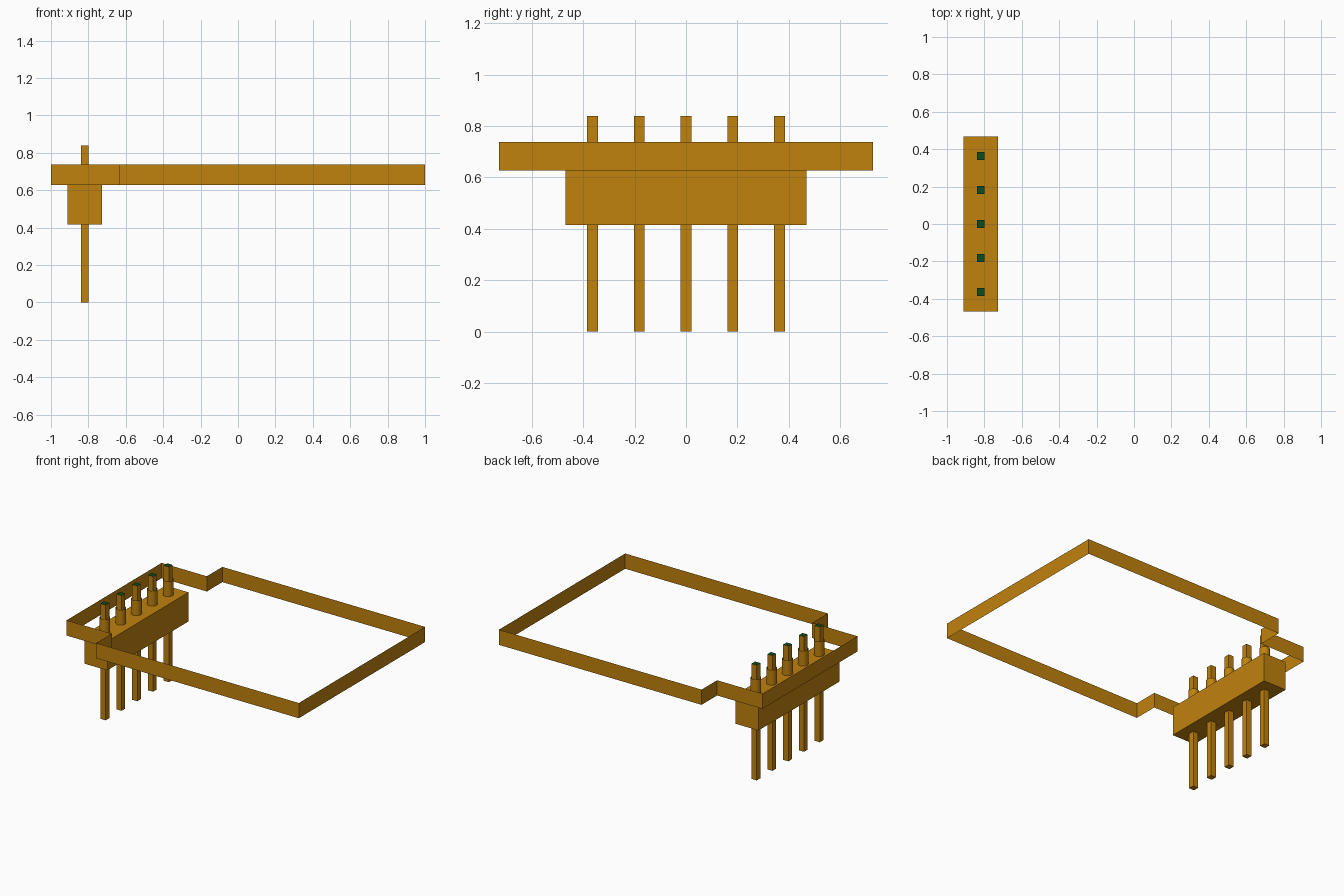
import bpy
import bmesh
import math

cube = bpy.data.objects.get("Cube")
if cube:
    bpy.data.objects.remove(cube, do_unlink=True)


def make_material(name, rgb):
    mat = bpy.data.materials.new(name)
    mat.use_nodes = True
    mat.diffuse_color = (*rgb, 1)
    bsdf = next(n for n in mat.node_tree.nodes if n.type == 'BSDF_PRINCIPLED')
    bsdf.inputs["Base Color"].default_value = (*rgb, 1)
    return mat


GOLD = make_material("gold", (0.53, 0.225, 0.004))
GREEN = make_material("dark green", (0.004, 0.07, 0.012))

PIN_X = -0.819
PIN_PITCH = 0.182
BOARD_Z0, BOARD_Z1 = 0.627, 0.738


def add_object(name, bm, materials):
    mesh = bpy.data.meshes.new(name)
    bm.to_mesh(mesh)
    bm.free()
    for mat in materials:
        mesh.materials.append(mat)
    obj = bpy.data.objects.new(name, mesh)
    bpy.context.collection.objects.link(obj)
    return obj


def add_box(name, lo, hi, materials):
    bm = bmesh.new()
    bmesh.ops.create_cube(bm, size=1)
    for v in bm.verts:
        v.co = [(a + b) / 2 + c * (b - a) for a, b, c in zip(lo, hi, v.co)]
    # A second material goes on the upward face
    if len(materials) > 1:
        bm.normal_update()
        for f in bm.faces:
            f.material_index = 1 if f.normal.z > 0.5 else 0
    return add_object(name, bm, materials)


def add_wall(name, outline, z0, z1, smooth=False):
    """Open vertical wall following a closed outline, without caps."""
    bm = bmesh.new()
    low = [bm.verts.new((x, y, z0)) for x, y in outline]
    high = [bm.verts.new((x, y, z1)) for x, y in outline]
    n = len(outline)
    for i in range(n):
        j = (i + 1) % n
        f = bm.faces.new((low[i], low[j], high[j], high[i]))
        f.smooth = smooth
    return add_object(name, bm, [GOLD])


# Thin board edge: wide main area and a narrower connector tab
half = [(1.0, 0.727), (-0.635, 0.727), (-0.635, 0.548), (-1.0, 0.548)]
add_wall("board_edge", half + [(x, -y) for x, y in reversed(half)], BOARD_Z0, BOARD_Z1)

# Header block under the tab
add_box("header_block", (-0.912, -0.468, 0.415), (-0.727, 0.468, BOARD_Z0), [GOLD])

# Row of square pins, each in a round hole sleeve
for i in range(5):
    y = (i - 2) * PIN_PITCH
    r = 0.021
    add_box(f"pin_{i + 1}", (PIN_X - r, y - r, 0), (PIN_X + r, y + r, 0.84), [GOLD, GREEN])
    circle = [(PIN_X + 0.035 * math.cos(a), y + 0.035 * math.sin(a))
              for a in (k * math.tau / 32 for k in range(32))]
    add_wall(f"hole_sleeve_{i + 1}", circle, BOARD_Z0, BOARD_Z1, smooth=True)
